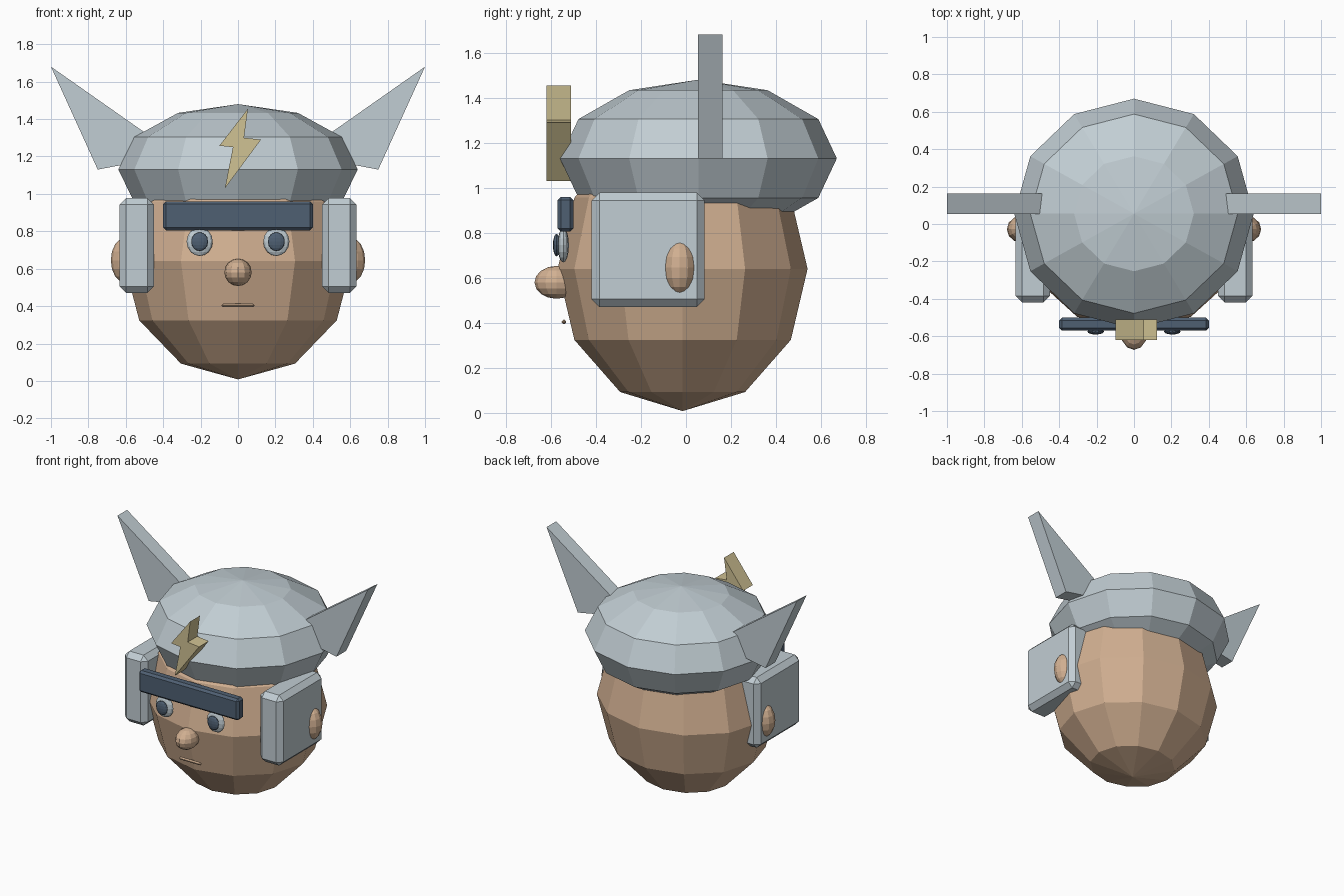
import bpy, bmesh, math
from mathutils import Matrix, Vector

cube = bpy.data.objects.get("Cube")
if cube:
    bpy.data.objects.remove(cube, do_unlink=True)


def material(name, srgb):
    m = bpy.data.materials.new(name)
    m.use_nodes = True
    colour = [(c / 255) ** 2.2 for c in srgb] + [1]
    m.diffuse_color = colour
    m.node_tree.nodes["Principled BSDF"].inputs["Base Color"].default_value = colour
    return m


SKIN = material("skin", (208, 174, 144))
STEEL = material("pale steel", (192, 204, 210))
NAVY = material("dark slate blue", (80, 96, 114))
GOLD = material("dull gold", (207, 193, 146))


def finish(bm, name, mat):
    bmesh.ops.recalc_face_normals(bm, faces=bm.faces)
    mesh = bpy.data.meshes.new(name)
    bm.to_mesh(mesh)
    bm.free()
    mesh.materials.append(mat)
    obj = bpy.data.objects.new(name, mesh)
    bpy.context.collection.objects.link(obj)
    return obj


def ellipsoid(name, centre, radii, mat, segments=12, rings=6):
    bm = bmesh.new()
    bmesh.ops.create_uvsphere(bm, u_segments=segments, v_segments=rings, radius=1)
    bm.transform(Matrix.Translation(centre) @ Matrix.Diagonal((*radii, 1)))
    return finish(bm, name, mat)


def bevelled_box(name, low, high, bevel, mat):
    low, high = Vector(low), Vector(high)
    bm = bmesh.new()
    bmesh.ops.create_cube(bm, size=1)
    bm.transform(Matrix.Translation((low + high) / 2) @ Matrix.Diagonal((*(high - low), 1)))
    bmesh.ops.bevel(bm, geom=bm.edges[:], offset=bevel, segments=1, affect='EDGES')
    return finish(bm, name, mat)


def slab(name, outline, y_front, y_back, mat):
    """Extrude an x-z outline along y."""
    bm = bmesh.new()
    face = bm.faces.new([bm.verts.new((x, y_front, z)) for x, z in outline])
    ext = bmesh.ops.extrude_face_region(bm, geom=[face])
    moved = [v for v in ext["geom"] if isinstance(v, bmesh.types.BMVert)]
    bmesh.ops.translate(bm, verts=moved, vec=(0, y_back - y_front, 0))
    return finish(bm, name, mat)


# Head and helmet
ellipsoid("head", (0, -0.015, 0.64), (0.61, 0.555, 0.632), SKIN)
ellipsoid("helmet", (0, 0.055, 1.13), (0.64, 0.615, 0.35), STEEL)

# Face
ellipsoid("nose", (0, -0.575, 0.58), (0.073, 0.098, 0.073), SKIN, 12, 8)
bevelled_box("mouth", (-0.088, -0.552, 0.394), (0.088, -0.532, 0.414), 0.008, SKIN)
bevelled_box("brow_bar", (-0.4, -0.57, 0.805), (0.4, -0.5, 0.96), 0.015, NAVY)

# Paired parts
for side, s in (("left", 1), ("right", -1)):
    ellipsoid(side + "_eye", (s * 0.205, -0.545, 0.745), (0.07, 0.025, 0.077), STEEL, 12, 8)
    ellipsoid(side + "_pupil", (s * 0.205, -0.575, 0.745), (0.045, 0.016, 0.05), NAVY, 12, 8)
    ellipsoid(side + "_ear", (s * 0.6, -0.028, 0.645), (0.08, 0.072, 0.122), SKIN, 12, 8)
    x0, x1 = sorted((s * 0.45, s * 0.633))
    bevelled_box(side + "_cheek_guard", (x0, -0.42, 0.47), (x1, 0.083, 0.978), 0.035, STEEL)
    wing = [(s * 1.0, 1.68), (s * 0.75, 1.13), (s * 0.33, 1.21)]
    slab(side + "_wing", wing, 0.053, 0.163, STEEL)

# Bolt ornament on the helmet front
bolt = [(0.053, 1.455), (-0.1, 1.257), (-0.027, 1.25),
        (-0.07, 1.03), (0.123, 1.29), (0.032, 1.3)]
slab("bolt_ornament", bolt, -0.62, -0.51, GOLD)
